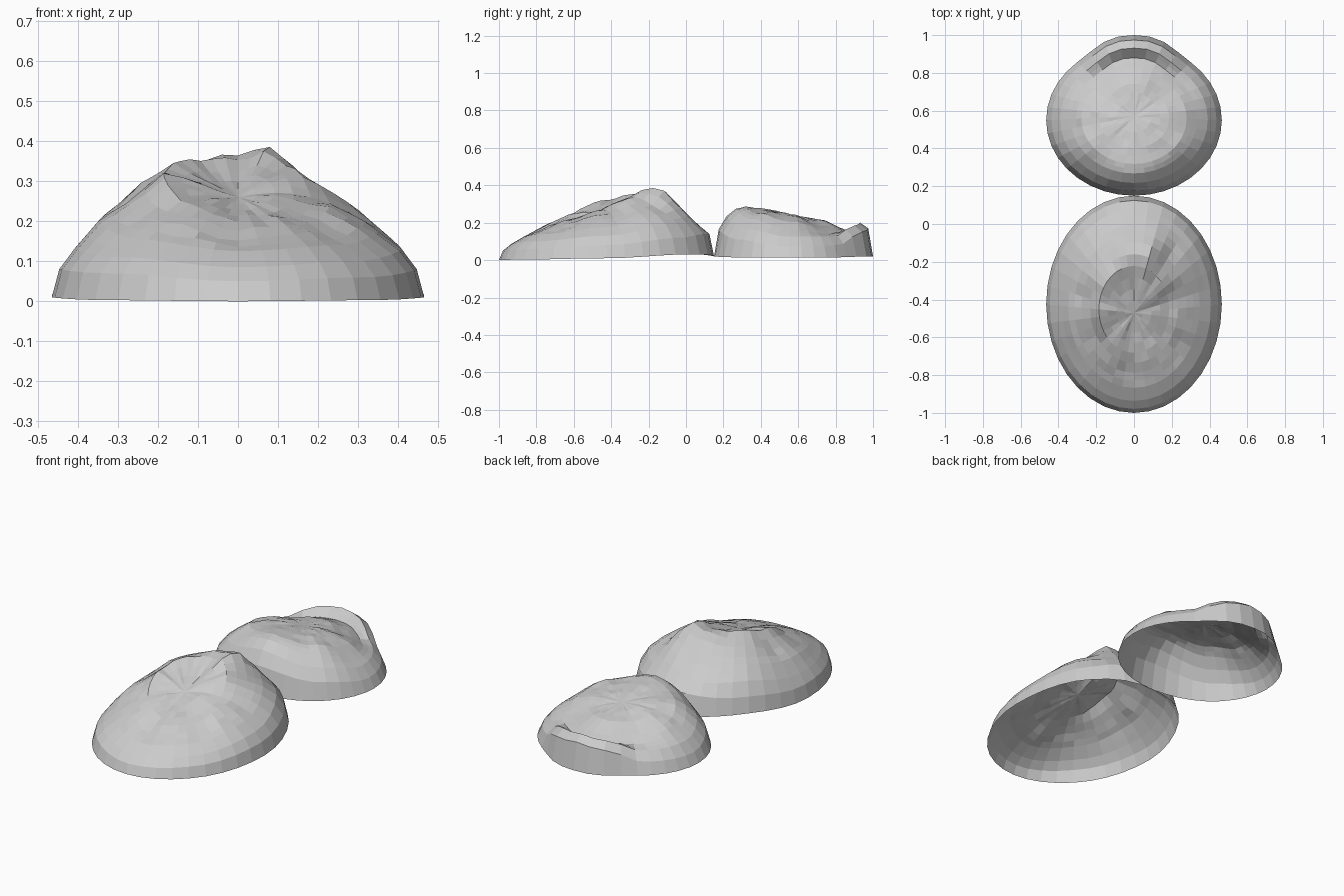
import bpy, bmesh, math, random

if "Cube" in bpy.data.objects:
    bpy.data.objects.remove(bpy.data.objects["Cube"])

random.seed(4)
SEG = 36


def lerp_table(keys, vals, x):
    for i in range(len(keys) - 1):
        if x <= keys[i + 1]:
            f = (x - keys[i]) / (keys[i + 1] - keys[i])
            return vals[i] + (vals[i + 1] - vals[i]) * f
    return vals[-1]


def mound(name, pole, rx, front, back, ts, profiles, rings, rough, lip=0):
    """Open polar shell; profiles maps compass angle -> heights along radius ts."""
    angs = sorted(profiles)
    angs_loop = angs + [angs[0] + 360]

    def height(a, t):
        for i in range(len(angs)):
            a0, a1 = angs_loop[i], angs_loop[i + 1]
            if a0 <= a <= a1:
                f = (a - a0) / (a1 - a0)
                f = f * f * (3 - 2 * f)
                z0 = lerp_table(ts, [pole[2]] + profiles[a0], t)
                z1 = lerp_table(ts, [pole[2]] + profiles[a1 % 360], t)
                return z0 + (z1 - z0) * f

    cy = pole[1] + (back - front) / 2          # centre of the rim ellipse
    ry = (front + back) / 2
    bm = bmesh.new()
    centre = bm.verts.new(pole)
    prev = None
    for t in rings:
        ring = []
        for k in range(SEG):
            a = 360 * k / SEG
            c, s = math.cos(math.radians(a)), math.sin(math.radians(a))
            z = height(a, t)
            if 0.1 < t < 0.7:
                z += random.uniform(-rough, rough)
            y = pole[1] * (1 - t) + cy * t + s * ry * t
            if s > 0:                          # tongue pushed out at the back
                y += lip * t * math.exp(-(c * rx / 0.22) ** 4)
            ring.append(bm.verts.new((pole[0] * (1 - t) + c * rx * t, y, z)))
        for k in range(SEG):
            n = (k + 1) % SEG
            if prev is None:
                bm.faces.new((centre, ring[k], ring[n]))
            else:
                bm.faces.new((prev[k], ring[k], ring[n], prev[n]))
        prev = ring
    me = bpy.data.meshes.new(name)
    bm.to_mesh(me)
    bm.free()
    ob = bpy.data.objects.new(name, me)
    bpy.context.collection.objects.link(ob)
    return ob


# Front mound: long oval with a raised ridge behind a shallow hollow
mound("front_mound", (0, -0.47, 0.26), 0.465, 0.53, 0.62,
      [0, .2, .4, .5, .6, .75, .88, .96, 1],
      {0:   [.27, .25, .24, .22, .175, .13, .08, .01],
       45:  [.31, .33, .31, .28, .245, .19, .12, .03],
       70:  [.31, .37, .385, .37, .28, .19, .14, .03],
       90:  [.30, .355, .365, .345, .25, .18, .14, .02],
       135: [.30, .35, .335, .31, .25, .19, .12, .035],
       180: [.29, .32, .275, .24, .20, .13, .08, .01],
       225: [.255, .25, .225, .20, .155, .11, .07, .003],
       270: [.225, .20, .18, .155, .125, .085, .05, .0],
       315: [.24, .21, .19, .17, .14, .10, .06, .003]},
      [.1, .2, .3, .4, .5, .6, .68, .75, .82, .88, .96, 1], 0.005)

# Rear mound: rounder shell with a groove and an upturned lip at the back
side = [.245, .235, .205, .165, .125, .07, .015]
shoulder = [.23, .205, .168, .14, .125, .08, .015]
lip_end = [.226, .21, .168, .148, .185, .15, .02]
flank = [.255, .26, .25, .22, .17, .11, .015]
mound("rear_mound", (0, 0.57, 0.24), 0.465, 0.42, 0.38,
      [0, .2, .4, .6, .72, .84, .94, 1],
      {0: side, 45: shoulder, 70: lip_end,
       90: [.225, .21, .17, .15, .20, .17, .02],
       110: lip_end, 135: shoulder, 180: side, 225: flank,
       270: [.262, .275, .285, .275, .235, .165, .02],
       315: flank},
      [.1, .2, .3, .4, .5, .6, .66, .72, .78, .84, .94, 1], 0.003, lip=0.05)
